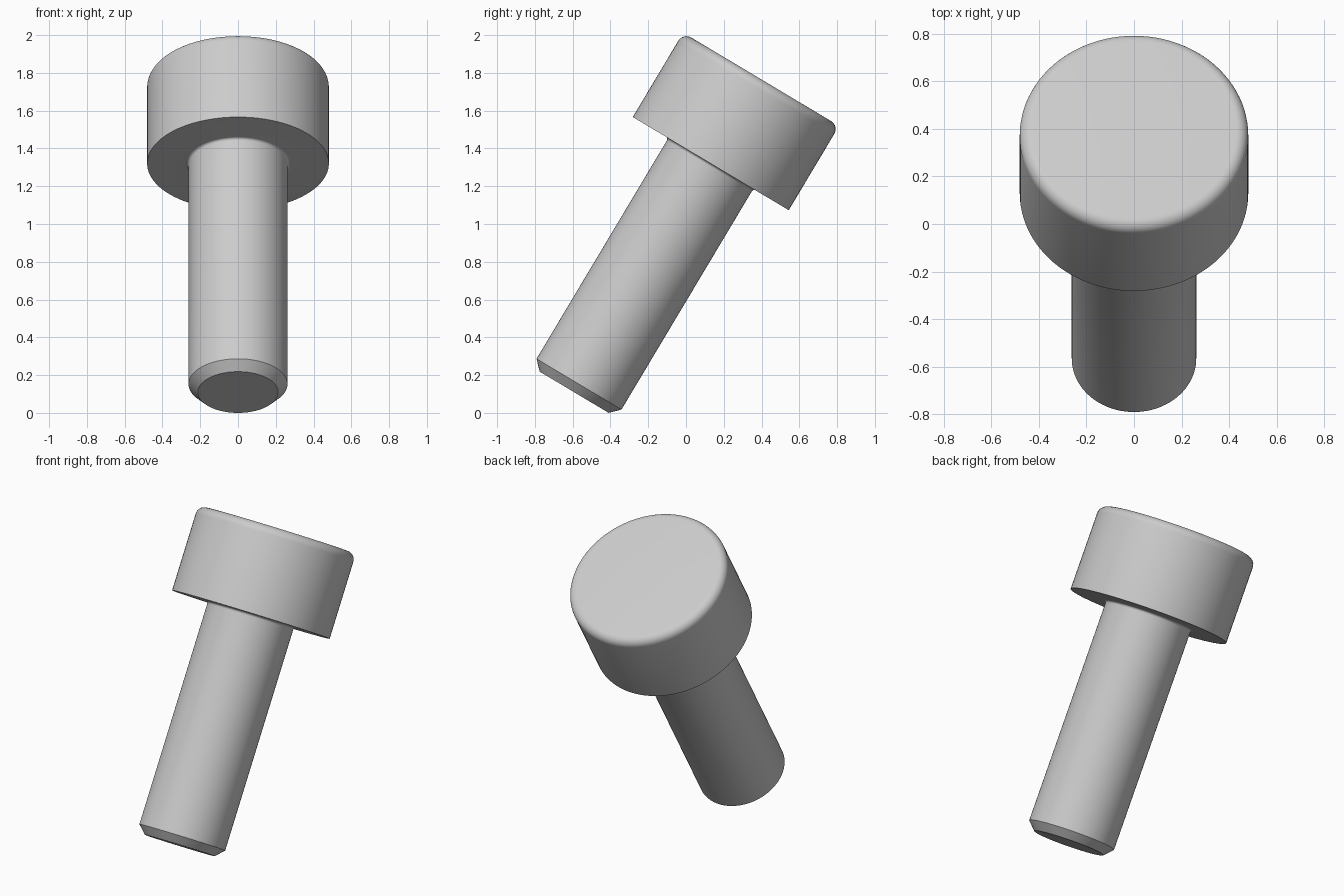
import bpy
import bmesh
from math import sin, cos, pi, radians
from mathutils import Matrix, Vector

cube = bpy.data.objects.get("Cube")
if cube:
    bpy.data.objects.remove(cube, do_unlink=True)

SEGMENTS = 96
TILT = radians(30.85)
HEAD_R, SHANK_R, TIP_R = 0.481, 0.262, 0.213
CHAMFER, COLLAR, ROUND = 0.05, 0.015, 0.05
HEAD_BASE, TOP = 1.41, 1.93

steel = bpy.data.materials.new("steel_grey")
steel.use_nodes = True
colour = (0.60, 0.60, 0.60, 1)
steel.diffuse_color = colour
steel.node_tree.nodes["Principled BSDF"].inputs["Base Color"].default_value = colour

# Leaning axis, with the rim of the tip resting on the ground
placement = Matrix.Translation((0, -0.592, TIP_R * sin(TILT))) @ Matrix.Rotation(-TILT, 4, "X")


def arc(r, z, radius, start, end, steps=8):
    """Points (radius, height) along a quarter round."""
    angles = [start + (end - start) * i / steps for i in range(steps + 1)]
    return [(r + radius * cos(a), z + radius * sin(a)) for a in angles]


def lathe(name, profile):
    """Spin a (radius, height) profile around the leaning axis."""
    bm = bmesh.new()
    verts = [bm.verts.new(Vector((r, 0, z))) for r, z in profile]
    edges = [bm.edges.new(pair) for pair in zip(verts, verts[1:])]
    bmesh.ops.spin(bm, geom=verts + edges, cent=(0, 0, 0), axis=(0, 0, 1),
                   angle=2 * pi, steps=SEGMENTS, use_merge=True)
    bmesh.ops.remove_doubles(bm, verts=bm.verts, dist=0.0001)
    bmesh.ops.recalc_face_normals(bm, faces=bm.faces)
    mesh = bpy.data.meshes.new(name)
    bm.to_mesh(mesh)
    bm.free()
    mesh.materials.append(steel)
    obj = bpy.data.objects.new(name, mesh)
    obj.matrix_world = placement
    bpy.context.collection.objects.link(obj)
    bpy.ops.object.select_all(action="DESELECT")
    obj.select_set(True)
    bpy.context.view_layer.objects.active = obj
    bpy.ops.object.shade_smooth_by_angle(angle=radians(30))


# One continuous bolt: chamfered tip, shank, collar fillet, rounded head
lathe("bolt",
      [(0, 0), (TIP_R, 0), (SHANK_R, CHAMFER)]
      + arc(SHANK_R + COLLAR, HEAD_BASE - COLLAR, COLLAR, pi, pi / 2)
      + [(HEAD_R, HEAD_BASE)]
      + arc(HEAD_R - ROUND, TOP - ROUND, ROUND, 0, pi / 2)
      + [(0, TOP)])
